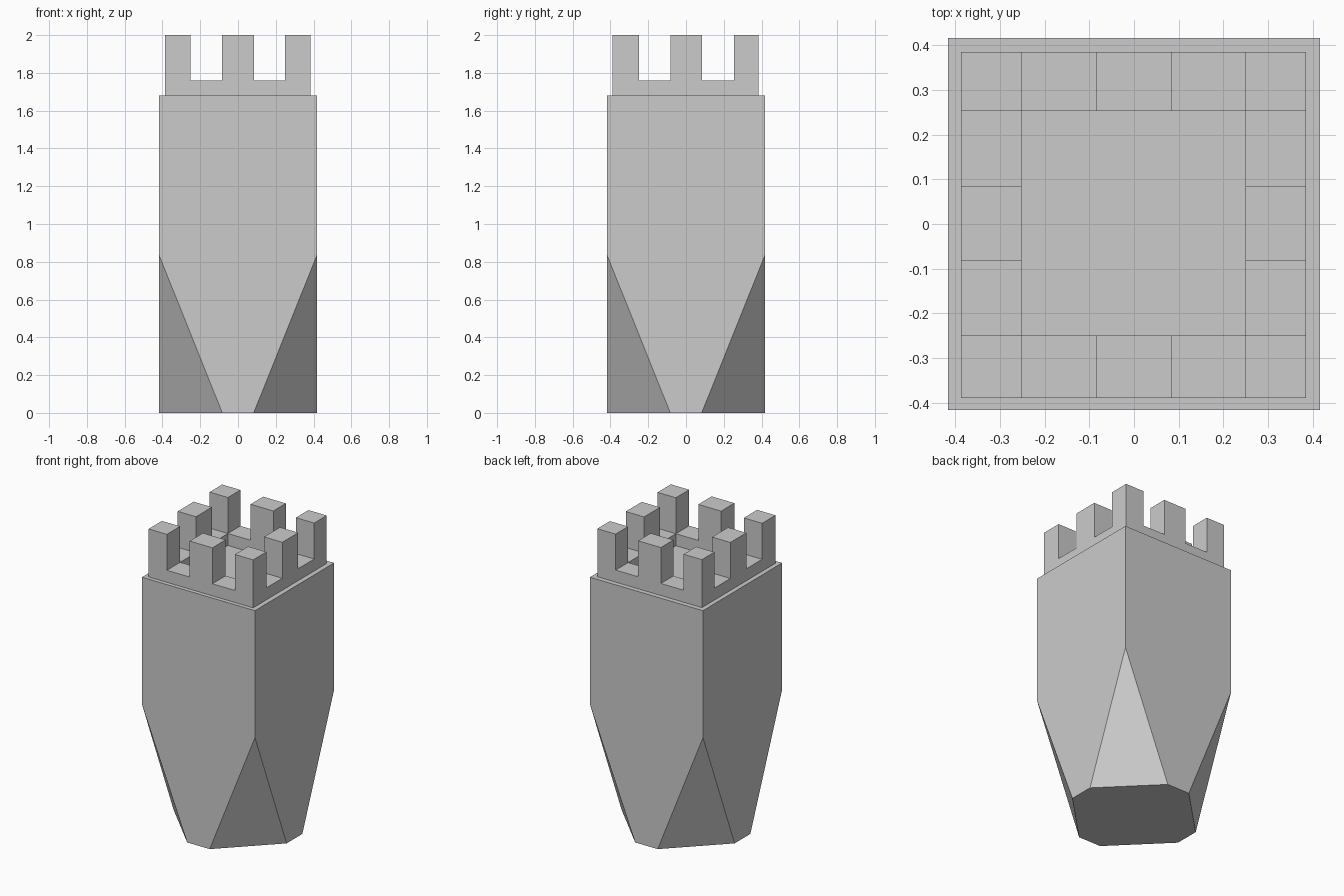
import bpy, bmesh

if "Cube" in bpy.data.objects:
    bpy.data.objects.remove(bpy.data.objects["Cube"])

W = 0.417      # half width of the tower
CUT = 0.083    # half width of the straight sides at the base
TOP = 1.68     # top of the shaft


def finish(name, bm):
    bmesh.ops.remove_doubles(bm, verts=bm.verts[:], dist=1e-4)
    bmesh.ops.dissolve_limit(bm, angle_limit=0.01, verts=bm.verts[:], edges=bm.edges[:])
    bmesh.ops.recalc_face_normals(bm, faces=bm.faces[:])
    mesh = bpy.data.meshes.new(name)
    bm.to_mesh(mesh)
    bm.free()
    obj = bpy.data.objects.new(name, mesh)
    bpy.context.collection.objects.link(obj)
    return obj


# Shaft: square block whose lower corners are chamfered down to an octagon
bm = bmesh.new()
for sx in (-1, 1):
    for sy in (-1, 1):
        for p in ((W, W, TOP), (W, W, 0.833), (W, CUT, 0), (CUT, W, 0)):
            bm.verts.new((p[0] * sx, p[1] * sy, p[2]))
bmesh.ops.convex_hull(bm, input=bm.verts[:])
finish("tower_shaft", bm)

# Battlements: low parapet wall (1) with merlons (2) around an open roof (0)
xs = (-0.387, -0.252, -0.084, 0.084, 0.25, 0.385)
ys = (-0.39, -0.25, -0.083, 0.085, 0.253, 0.385)
zs = (TOP, 1.76, 2.0)


def level(i, j):
    if not (0 <= i < 5 and 0 <= j < 5):
        return 0
    if i in (0, 4) or j in (0, 4):
        return 2 if i % 2 == 0 and j % 2 == 0 else 1
    return 0


bm = bmesh.new()


def quad(*pts):
    bm.faces.new([bm.verts.new(p) for p in pts])


for i in range(5):
    for j in range(5):
        h = level(i, j)
        if h == 0:
            continue
        x0, x1, y0, y1 = xs[i], xs[i + 1], ys[j], ys[j + 1]
        quad((x0, y0, zs[h]), (x1, y0, zs[h]), (x1, y1, zs[h]), (x0, y1, zs[h]))
        sides = (((-1, 0), (x0, y1), (x0, y0)), ((1, 0), (x1, y0), (x1, y1)),
                 ((0, -1), (x0, y0), (x1, y0)), ((0, 1), (x1, y1), (x0, y1)))
        for (di, dj), a, b in sides:
            for k in range(level(i + di, j + dj), h):
                quad((*a, zs[k]), (*b, zs[k]), (*b, zs[k + 1]), (*a, zs[k + 1]))
        # underside closes the wall on the roof
        quad((x0, y1, TOP), (x1, y1, TOP), (x1, y0, TOP), (x0, y0, TOP))
finish("battlements", bm)
